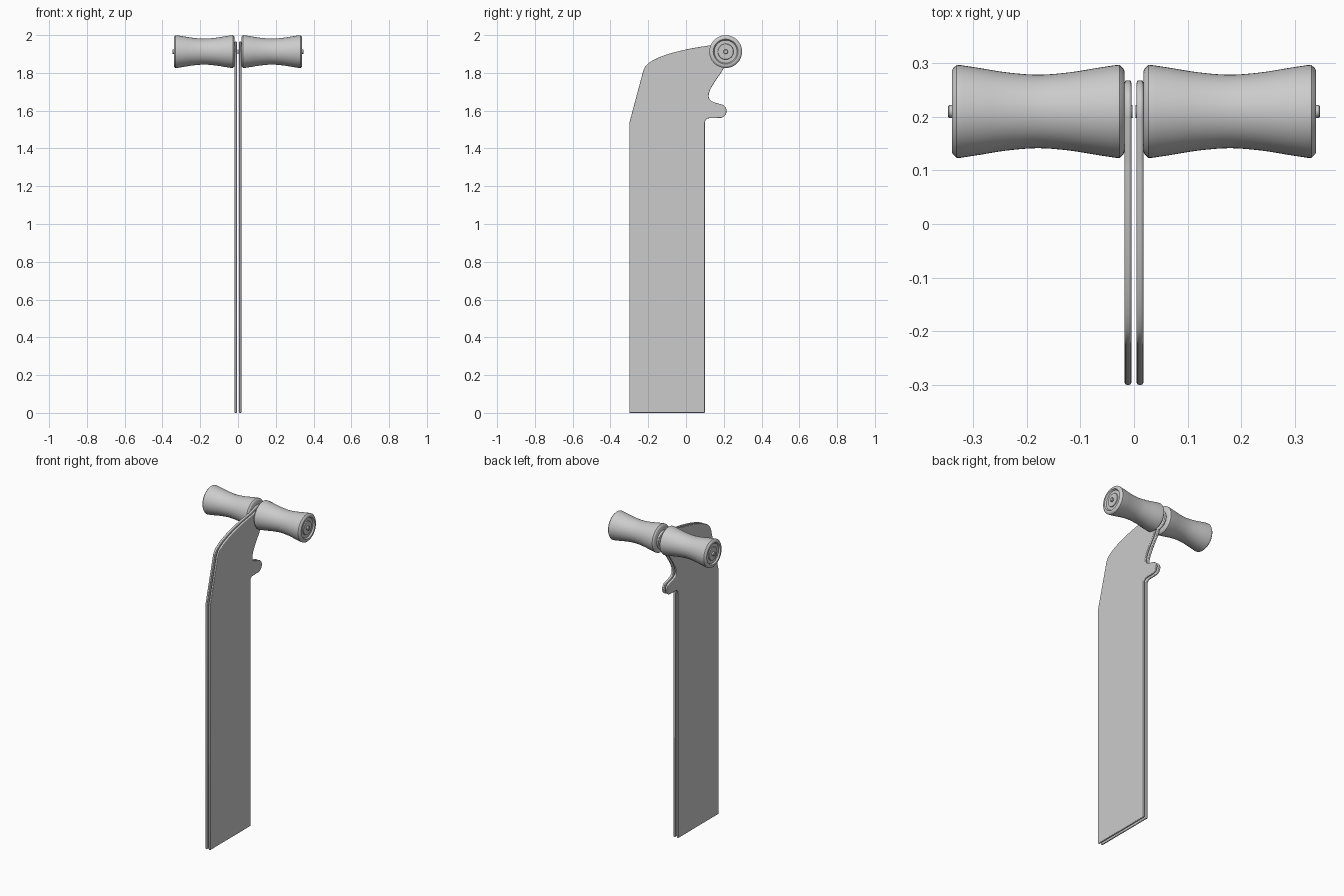
import bpy, bmesh, math
from mathutils import Vector

if "Cube" in bpy.data.objects:
    bpy.data.objects.remove(bpy.data.objects["Cube"])

AXLE_Y, AXLE_Z = 0.21, 1.9125


def finish(bm, name, angle):
    bmesh.ops.recalc_face_normals(bm, faces=bm.faces[:])
    mesh = bpy.data.meshes.new(name)
    bm.to_mesh(mesh)
    bm.free()
    ob = bpy.data.objects.new(name, mesh)
    bpy.context.collection.objects.link(ob)
    bpy.ops.object.select_all(action='DESELECT')
    ob.select_set(True)
    bpy.context.view_layer.objects.active = ob
    bpy.ops.object.shade_smooth_by_angle(angle=math.radians(angle))
    return ob


def spline(pts, n=4):
    """Catmull-Rom curve through the points."""
    p = [Vector(q) for q in pts]
    p = [2 * p[0] - p[1]] + p + [2 * p[-1] - p[-2]]
    out = []
    for i in range(1, len(p) - 2):
        a, b, c, d = p[i - 1:i + 3]
        for k in range(n):
            t = k / n
            out.append(0.5 * (2 * b + (c - a) * t + (2 * a - 5 * b + 4 * c - d) * t**2
                              + (3 * b - a - 3 * c + d) * t**3))
    return [tuple(q) for q in out] + [tuple(pts[-1])]


def arc(cy, cz, r, a0, a1, n):
    return [(cy + r * math.cos(math.radians(a0 + (a1 - a0) * i / n)),
             cz + r * math.sin(math.radians(a0 + (a1 - a0) * i / n))) for i in range(n + 1)]


def plate(name, x0, x1):
    outline = [(-0.30, 0), (0.10, 0), (0.10, 1.535)]
    outline += arc(0.123, 1.537, 0.023, 165, 95, 4)                 # root of the prong
    outline += arc(0.178, 1.598, 0.037, -90, 80, 10)                # prong tip
    outline += spline([(0.155, 1.642), (0.13, 1.655), (0.12, 1.675),
                       (0.128, 1.71), (0.155, 1.757), (0.19, 1.808), (0.21, 1.848)])
    outline += arc(AXLE_Y, AXLE_Z - 0.005, 0.058, -60, 100, 14)     # eye around the axle
    outline += spline([(0.13, 1.946), (0.03, 1.93), (-0.07, 1.907), (-0.15, 1.879),
                       (-0.20, 1.85), (-0.222, 1.822), (-0.232, 1.79)])
    outline += [(-0.30, 1.535)]
    bm = bmesh.new()
    face = bm.faces.new([bm.verts.new((x0, y, z)) for y, z in outline])
    ext = bmesh.ops.extrude_face_region(bm, geom=[face])
    bmesh.ops.translate(bm, vec=(x1 - x0, 0, 0),
                        verts=[v for v in ext['geom'] if isinstance(v, bmesh.types.BMVert)])
    ob = finish(bm, name, 35)
    # rounded rim
    bev = ob.modifiers.new("rim", 'BEVEL')
    bev.width, bev.segments, bev.limit_method = 0.004, 3, 'ANGLE'
    bev.angle_limit = math.radians(50)
    return ob


def lathe(name, profile, side, n=48):
    """Turn (x, radius) points around the axle line."""
    bm = bmesh.new()
    rings = []
    for x, r in profile:
        rings.append([bm.verts.new((side * x, AXLE_Y + r * math.cos(2 * math.pi * i / n),
                                    AXLE_Z + r * math.sin(2 * math.pi * i / n)))
                      for i in range(n)])
    for a, b in zip(rings, rings[1:]):
        for i in range(n):
            bm.faces.new((a[i], a[(i + 1) % n], b[(i + 1) % n], b[i]))
    bm.faces.new(rings[0])
    bm.faces.new(rings[-1])
    return finish(bm, name, 35)


# waisted grip with dished outer end
waist = spline([(0.034, 0.0865), (0.07, 0.081), (0.12, 0.073), (0.179, 0.0685),
                (0.238, 0.073), (0.288, 0.081), (0.324, 0.0865)], 4)
grip = [(0.018, 0.076), (0.020, 0.080), (0.027, 0.0868)] + waist + \
       [(0.331, 0.0868), (0.338, 0.080), (0.340, 0.076),
        (0.340, 0.066), (0.331, 0.060), (0.331, 0.042), (0.336, 0.040), (0.336, 0.020)]
pin = [(0.003, 0.012), (0.345, 0.012), (0.347, 0.010)]

for side, label in ((-1, "left"), (1, "right")):
    plate(label + "_plate", side * 0.005, side * 0.0175)
    lathe(label + "_grip", grip, side)
    lathe(label + "_axle_pin", pin, side, 24)
